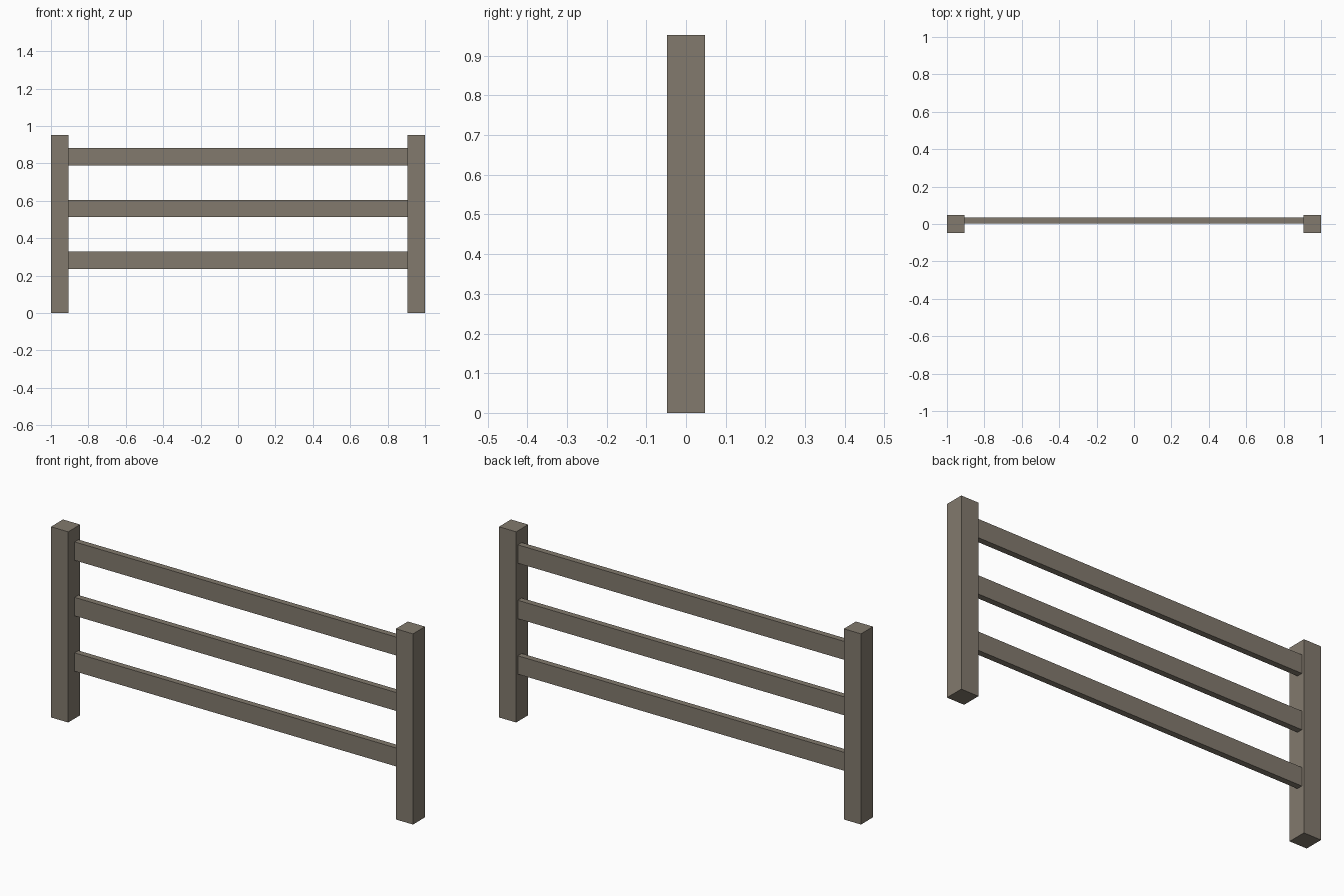
import bpy

if "Cube" in bpy.data.objects:
    bpy.data.objects.remove(bpy.data.objects["Cube"])

# Weathered wood, used for every part
wood = bpy.data.materials.new("weathered_wood")
wood.diffuse_color = (0.225, 0.195, 0.155, 1.0)
wood.use_nodes = True
wood.node_tree.nodes["Principled BSDF"].inputs["Base Color"].default_value = wood.diffuse_color


def box(name, x, y, z):
    """Axis-aligned box from (min, max) pairs."""
    bpy.ops.mesh.primitive_cube_add(size=1)
    ob = bpy.context.object
    ob.name = name
    ob.location = [(a + b) / 2 for a, b in (x, y, z)]
    ob.scale = [b - a for a, b in (x, y, z)]
    bpy.ops.object.transform_apply(location=True, rotation=False, scale=True)
    ob.data.materials.append(wood)
    return ob


POST = 0.095
HEIGHT = 0.952

# Two square end posts
box("left_post", (-1, -1 + POST), (-POST / 2, POST / 2), (0, HEIGHT))
box("right_post", (1 - POST, 1), (-POST / 2, POST / 2), (0, HEIGHT))

# Three flat rails, set slightly behind the post centre line
for name, bottom in (("lower", 0.236), ("middle", 0.513), ("upper", 0.79)):
    box(name + "_rail", (-1 + POST, 1 - POST), (0.004, 0.034),
        (bottom, bottom + 0.092))
